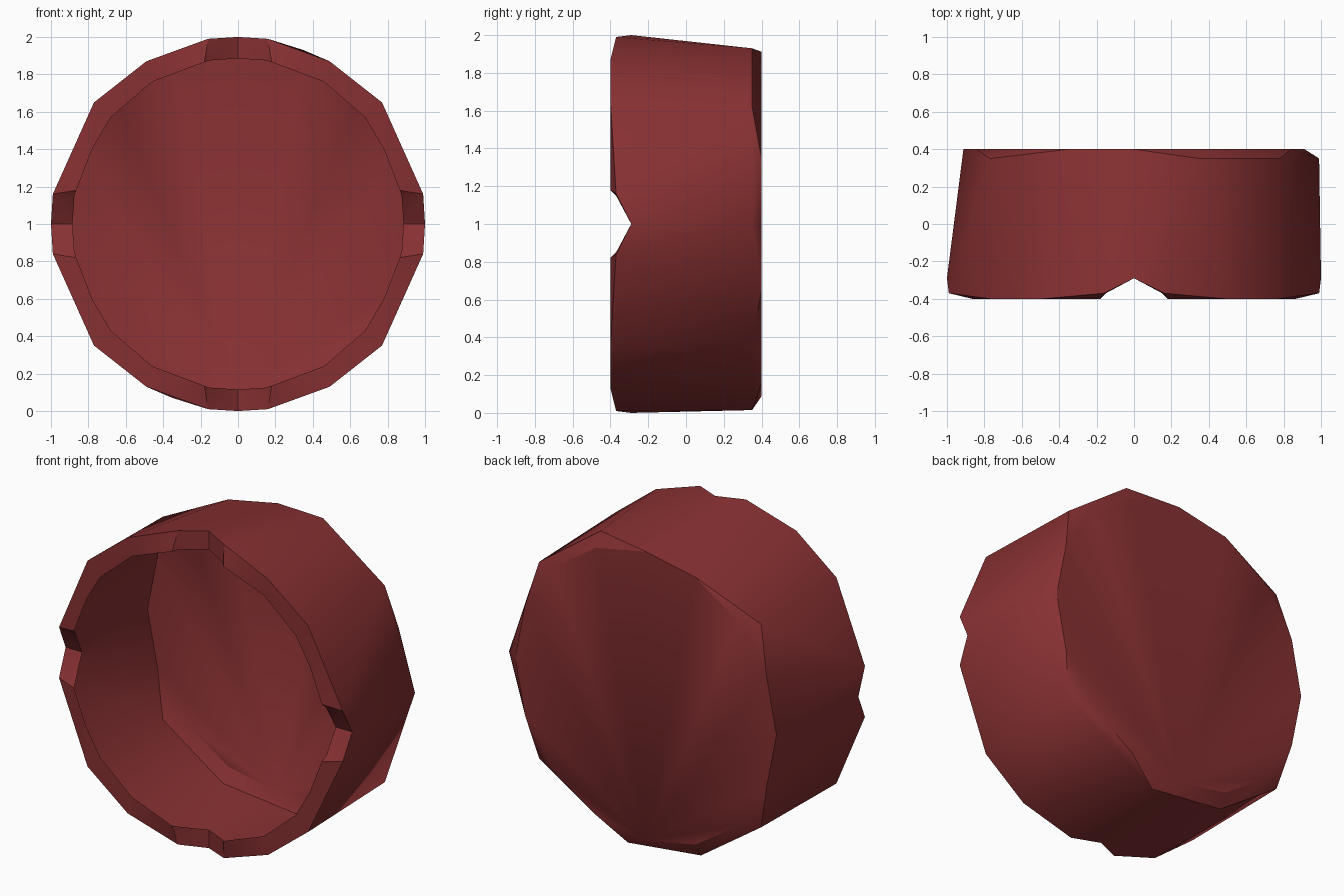
import bpy, bmesh, math
from mathutils import Vector

if "Cube" in bpy.data.objects:
    bpy.data.objects.remove(bpy.data.objects["Cube"])

red = bpy.data.materials.new("dark red")
red.diffuse_color = (0.245, 0.03, 0.032, 1)
red.use_nodes = True
red.node_tree.nodes["Principled BSDF"].inputs["Base Color"].default_value = red.diffuse_color

# Front rim points for one quadrant as (x, y, z from the axis)
N, P, Q, R = (0, -.29, 1), (.16, -.37, .99), (.49, -.4, .87), (.77, -.4, .65)
P2, N2 = (.99, -.37, .16), (1, -.29, 0)
n, p, q = (0, -.29, .885), (.15, -.37, .875), (.18, -.4, .865)
a, b, c, d = (.46, -.4, .76), (.68, -.4, .57), (.78, -.4, .40), (.865, -.4, .18)
p2, n2 = (.875, -.37, .15), (.885, -.29, 0)
quadrants = [(1, 1), (1, -1), (-1, -1), (-1, 1)]

def place(pt, s):
    return Vector((pt[0] * s[0], pt[1], pt[2] * s[1] + 1))

bm = bmesh.new()

# Outer wall and closed back: hull of the rim, the bevel points and the back disc
pts = {tuple(place(v, s)) for s in quadrants for v in (N, P, Q, R, P2, N2)}
for x, z in [(.35, .93), (.78, .62), (.99, 0), (.78, -.62), (.16, -.985),
             (-.35, -.93), (-.77, -.64), (-.77, .64)]:
    pts.add((x, .35, z + 1))
for i in range(16):
    t = i * math.tau / 16
    pts.add((.912 * math.cos(t), .4, 1 + .912 * math.sin(t)))
verts = [bm.verts.new(v) for v in sorted(pts)]
bmesh.ops.convex_hull(bm, input=verts)

# Open the front and the four notches
bm.normal_update()
cut = []
for f in bm.faces:
    m = f.calc_center_median()
    if max(v.co.y for v in f.verts) < -.28 and (
            f.normal.y < -.5 or min(abs(m.x), abs(m.z - 1)) < .01):
        cut.append(f)
bmesh.ops.delete(bm, geom=cut, context='FACES')

# Rim flange with notches, repeated in each quadrant
flange = [(N, P, p, n), (P, q, p), (P, Q, q), (Q, a, q), (Q, R, b, a), (R, c, b),
          (R, d, c), (R, P2, d), (P2, p2, d), (P2, N2, n2, p2)]
for s in quadrants:
    for face in flange:
        bm.faces.new([bm.verts.new(place(v, s)) for v in face])

bmesh.ops.remove_doubles(bm, verts=bm.verts[:], dist=.001)
bmesh.ops.recalc_face_normals(bm, faces=bm.faces[:])
bm.normal_update()
back = max(bm.faces, key=lambda f: f.calc_center_median().y)
if back.normal.y < 0:
    bmesh.ops.reverse_faces(bm, faces=bm.faces[:])

mesh = bpy.data.meshes.new("notched_cap")
bm.to_mesh(mesh)
bm.free()
mesh.materials.append(red)
cap = bpy.data.objects.new("notched_cap", mesh)
bpy.context.collection.objects.link(cap)
bpy.context.view_layer.objects.active = cap
cap.select_set(True)
bpy.ops.object.shade_smooth_by_angle(angle=math.radians(30))
